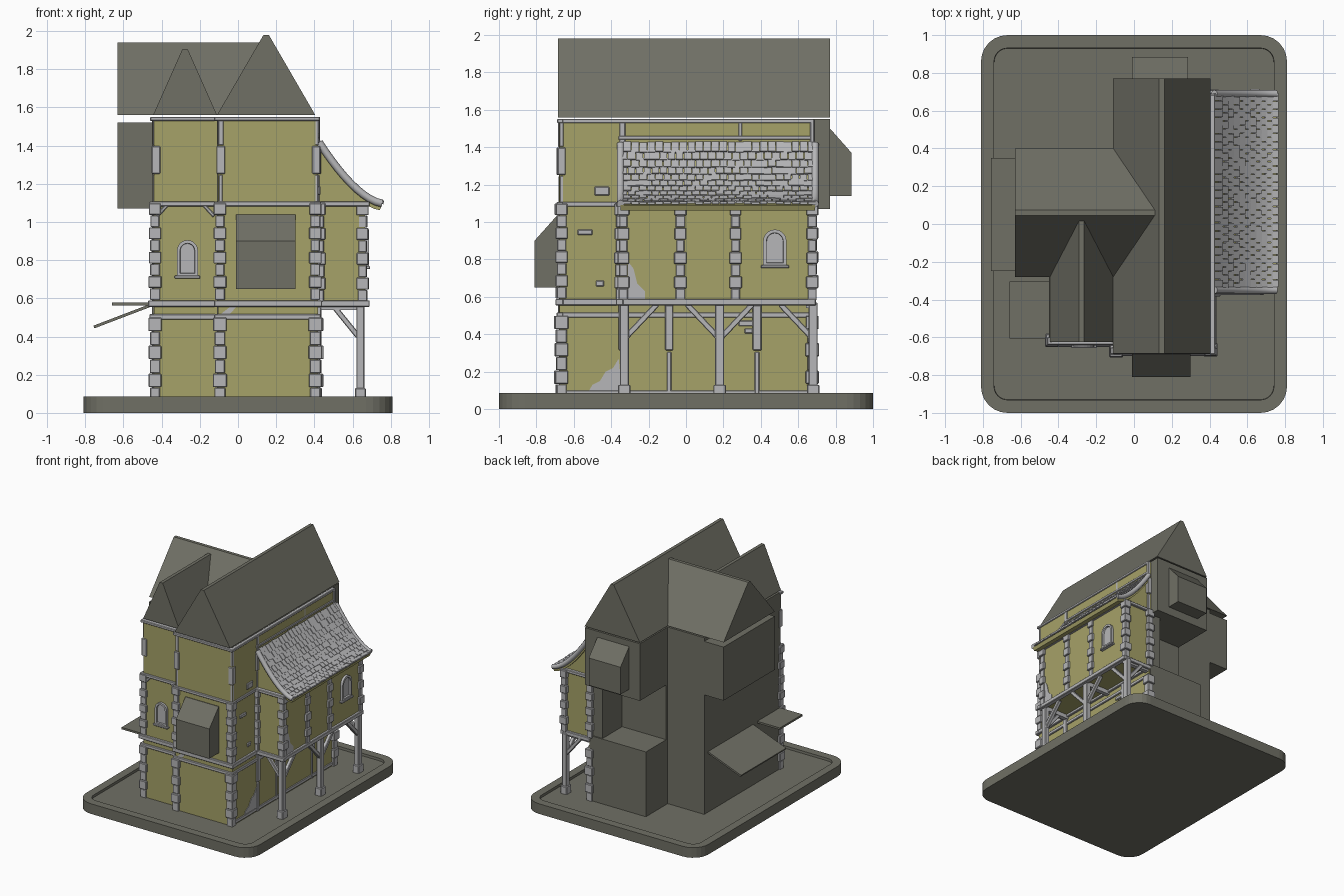
import bpy, bmesh, math, random
from mathutils import Matrix, Vector

random.seed(4)
if "Cube" in bpy.data.objects:
    bpy.data.objects.remove(bpy.data.objects["Cube"])


def material(name, rgb):
    m = bpy.data.materials.new(name)
    m.use_nodes = True
    m.diffuse_color = (*rgb, 1)
    m.node_tree.nodes["Principled BSDF"].inputs["Base Color"].default_value = (*rgb, 1)
    return m


DARK = material("dark grey", (0.16, 0.16, 0.13))
PLASTER = material("yellow plaster", (0.38, 0.36, 0.14))
STONE = material("pale stone", (0.47, 0.47, 0.48))


def finish(name, bm, mat, bevel=0):
    bmesh.ops.recalc_face_normals(bm, faces=bm.faces)
    mesh = bpy.data.meshes.new(name)
    bm.to_mesh(mesh)
    bm.free()
    mesh.materials.append(mat)
    ob = bpy.data.objects.new(name, mesh)
    bpy.context.collection.objects.link(ob)
    if bevel:
        mod = ob.modifiers.new("bevel", "BEVEL")
        mod.width, mod.segments = bevel, 1
    return ob


def add_block(bm, centre, size, rot=Matrix()):
    bmesh.ops.create_cube(bm, size=1, matrix=Matrix.Translation(centre) @ rot @ Matrix.Diagonal((*size, 1)))


def box(name, x, y, z, mat, bevel=0):
    bm = bmesh.new()
    spans = (x, y, z)
    add_block(bm, [(a + b) / 2 for a, b in spans], [b - a for a, b in spans])
    return finish(name, bm, mat, bevel)


def bar(name, p, q, w, mat=STONE):
    p, q = Vector(p), Vector(q)
    bm = bmesh.new()
    add_block(bm, (p + q) / 2, (w, w, (q - p).length), (q - p).to_track_quat("Z", "Y").to_matrix().to_4x4())
    return finish(name, bm, mat, 0.004)


def prism(name, pts, axis, lo, hi, mat, rim=0, depth=0):
    """Extrude a profile from lo to hi along an axis; optionally recess the hi cap."""
    place = {"x": lambda a, b, c: (c, a, b), "y": lambda a, b, c: (a, c, b), "z": lambda a, b, c: (a, b, c)}[axis]
    bm = bmesh.new()
    ends = [[bm.verts.new(place(a, b, c)) for a, b in pts] for c in (lo, hi)]
    bm.faces.new(ends[0])
    cap = bm.faces.new(ends[1])
    for i in range(len(pts)):
        j = (i + 1) % len(pts)
        bm.faces.new((ends[0][i], ends[0][j], ends[1][j], ends[1][i]))
    bmesh.ops.recalc_face_normals(bm, faces=bm.faces)
    if rim:
        bmesh.ops.inset_region(bm, faces=[cap], thickness=rim, use_even_offset=True)
        bmesh.ops.inset_region(bm, faces=[cap], thickness=0.002, use_even_offset=True)
        bmesh.ops.translate(bm, verts=cap.verts, vec=-cap.normal * depth)
    return finish(name, bm, mat)


def quoins(name, x, y, z0, z1, w=0.055, step=0.068):
    """Post of rough stones, alternately wide and narrow."""
    bm = bmesh.new()
    n = max(1, round((z1 - z0) / step))
    h = (z1 - z0) / n
    for i in range(n):
        s = w + (0.008 if i % 2 else -0.008) + random.uniform(-0.004, 0.004)
        add_block(bm, (x, y, z0 + h * (i + 0.5)), (s, s, h * 0.97))
    return finish(name, bm, STONE, 0.004)


# Base with raised rim
outline = []
for k, (sx, sy) in enumerate(((1, 1), (-1, 1), (-1, -1), (1, -1))):
    for i in range(7):
        a = math.pi / 2 * (k + i / 6)
        outline.append((sx * 0.67 + 0.14 * math.cos(a), sy * 0.86 + 0.14 * math.sin(a)))
prism("base", outline, "z", 0, 0.085, DARK, 0.068, 0.02)

# Plain masses
FLOOR = 0.06
box("ground_storey", (-0.11, 0.41), (-0.67, 0.69), (FLOOR, 0.61), DARK)
box("middle_storey", (-0.11, 0.41), (-0.67, 0.42), (0.6, 1.1), DARK)
box("upper_storey", (-0.11, 0.4), (-0.67, 0.77), (1.07, 1.55), DARK)
box("left_wing", (-0.45, -0.1), (-0.615, 0.4), (FLOOR, 1.55), DARK)
box("left_jetty", (-0.63, -0.1), (-0.28, 0.4), (1.07, 1.52), DARK)
box("side_room_inner", (0.3, 0.42), (0.3, 0.68), (0.58, 1.09), DARK)


# Steep roofs with narrow flat ridges
def roof(name, a, b, top, axis, lo, hi):
    m = (a + b) / 2
    prism(name, [(a, 1.56), (b, 1.56), (m + 0.014, top), (m - 0.014, top)], axis, lo, hi, DARK)


roof("main_roof", -0.11, 0.405, 1.98, "y", -0.685, 0.77)
roof("front_wing_roof", -0.445, -0.11, 1.905, "y", -0.625, 0.03)
roof("cross_roof", -0.28, 0.4, 1.94, "x", -0.63, 0.11)

# Bay boxes and awnings
prism("front_bay", [(-0.66, 0.65), (-0.81, 0.65), (-0.81, 0.9), (-0.685, 1.04), (-0.66, 1.04)], "x", -0.01, 0.3, DARK)
prism("back_bay", [(0.75, 1.14), (0.885, 1.14), (0.885, 1.37), (0.77, 1.5), (0.75, 1.5)], "x", -0.01, 0.285, DARK)
prism("sloping_awning", [(-0.44, 0.562), (-0.44, 0.578), (-0.757, 0.457), (-0.752, 0.443)], "y", -0.25, 0.35, DARK)
box("flat_awning", (-0.66, -0.44), (-0.605, -0.305), (0.563, 0.579), DARK)

# Plaster walls
box("front_plaster_left", (-0.44, -0.11), (-0.63, -0.61), (FLOOR, 1.55), PLASTER)
box("front_plaster_main", (-0.105, 0.405), (-0.68, -0.66), (FLOOR, 1.55), PLASTER)
box("right_plaster", (0.4, 0.42), (-0.675, 0.685), (FLOOR, 1.54), PLASTER)
box("side_room", (0.41, 0.665), (-0.355, 0.675), (0.575, 1.1), PLASTER)

# Stone and timber posts on the fronts and right side
for name, x, y in (("left", -0.435, -0.615), ("middle", -0.095, -0.67), ("right", 0.405, -0.665), ("rear", 0.412, 0.675)):
    quoins(name + "_quoins_low", x, y, FLOOR, 0.5, 0.062)
    quoins(name + "_quoins_mid", x, y, 0.59, 1.1, 0.058)
    quoins(name + "_post_top", x + 0.005, y, 1.1, 1.55, 0.034, 0.15)
for i, y in enumerate((-0.335, -0.03, 0.265, 0.675)):
    quoins("room_quoins_%d" % i, 0.652, y, 0.58, 1.1, 0.055)
quoins("room_inner_quoins", 0.43, -0.355, 0.58, 1.1, 0.05)
for i, y in enumerate((-0.34, -0.09, 0.38)):
    quoins("wall_post_%d" % i, 0.415, y, FLOOR, 0.56, 0.035, 0.2)
quoins("upper_side_post", 0.41, 0.29, 1.43, 1.55, 0.034, 0.1)
quoins("upper_room_post", 0.41, -0.34, 1.1, 1.55, 0.04, 0.15)

# Horizontal beams around each floor
for level, z, h, out in (("foot", 0.085, 0.03, 0.01), ("lower", 0.503, 0.028, 0.02), ("floor", 0.572, 0.034, 0.03),
                         ("upper", 1.095, 0.026, 0.02), ("eaves", 1.54, 0.022, 0.015)):
    zz = (z - h / 2, z + h / 2)
    if level != "foot":
        box(level + "_beam_left", (-0.45 - out * 0.7, -0.1), (-0.63 - out * 0.7, -0.6), zz, STONE, 0.004)
        box(level + "_beam_front", (-0.125, 0.42 + out * 0.7), (-0.68 - out * 0.6, -0.655), zz, STONE, 0.004)
    box(level + "_beam_right", (0.4, 0.42 + out * 0.6), (-0.69, 0.685), zz, STONE, 0.004)
    if level in ("floor", "upper"):
        box(level + "_room_front", (0.42, 0.69), (-0.375, -0.335), zz, STONE, 0.004)
        box(level + "_room_side", (0.645, 0.685), (-0.37, 0.695), zz, STONE, 0.004)
        box(level + "_room_back", (0.41, 0.685), (0.66, 0.695), zz, STONE, 0.004)
box("clerestory_beam", (0.4, 0.428), (-0.36, 0.68), (1.44, 1.46), STONE, 0.003)
bar("corner_brace_left", (-0.425, -0.632, 1.03), (-0.37, -0.632, 1.09), 0.018)
bar("corner_brace_right", (-0.125, -0.632, 1.03), (-0.18, -0.632, 1.09), 0.018)

# Porch posts with plinths and braces
for i, y in enumerate((-0.33, 0.18, 0.68)):
    box("porch_post_%d" % i, (0.62, 0.662), (y - 0.024, y + 0.024), (FLOOR, 0.57), STONE, 0.004)
    box("porch_plinth_%d" % i, (0.612, 0.67), (y - 0.034, y + 0.034), (FLOOR, 0.13), STONE, 0.005)
    for s in (-1, 1):
        if -0.4 < y + s * 0.17 < 0.7:
            bar("porch_brace_%d_%d" % (i, s), (0.641, y + s * 0.01, 0.385), (0.641, y + s * 0.175, 0.56), 0.03)
    if i != 1:
        bar("cross_brace_%d" % i, (0.63, y, 0.4), (0.5, y, 0.56), 0.028)
for y in (-0.33, 0.18, 0.66):
    box("porch_joist", (0.41, 0.66), (y - 0.018, y + 0.018), (0.54, 0.575), STONE)


# Swept side roof: plaster bed, rows of tiles and rolled ends
def sweep(t):
    return Vector((0.425 + 0.33 * t, 0, 1.09 + 0.32 * (1 - t) ** 1.6))


steps = [sweep(i / 10) for i in range(11)]
prism("side_roof_bed", [(p.x, p.z) for p in steps] + [(p.x - 0.012, p.z - 0.028) for p in reversed(steps)],
      "y", -0.35, 0.69, PLASTER)
prism("side_roof_gable", [(0.41, 1.09), (0.41, 1.39)] + [(p.x - 0.008, p.z - 0.01) for p in steps[:8]] + [(0.66, 1.09)],
      "y", -0.345, 0.67, PLASTER)
bm = bmesh.new()
ROWS, COLS = 11, 24
width = 1.03 / COLS
for r in range(ROWS):
    a, b = sweep(r / ROWS), sweep((r + 1) / ROWS)
    tilt = math.atan2(a.z - b.z, b.x - a.x) - 0.12
    for c in range(COLS):
        y = -0.345 + width * (c + (0.25 if r % 2 else 0.7))
        mid = (a + b) / 2 + Vector((0.004, y, 0.008 + random.uniform(0, 0.006)))
        add_block(bm, mid, ((b - a).length * 1.25, width * random.uniform(0.86, 0.98), 0.014), Matrix.Rotation(tilt, 4, "Y"))
finish("side_roof_tiles", bm, STONE)
for side, y in (("front", -0.35), ("back", 0.69)):
    cu = bpy.data.curves.new(side + "_roof_roll", "CURVE")
    cu.dimensions = "3D"
    cu.bevel_depth, cu.bevel_resolution, cu.use_fill_caps = 0.02, 2, True
    sp = cu.splines.new("POLY")
    sp.points.add(len(steps) - 1)
    for pt, p in zip(sp.points, steps):
        pt.co = (p.x, y, p.z + 0.008, 1)
    cu.materials.append(STONE)
    bpy.context.collection.objects.link(bpy.data.objects.new(side + "_roof_roll", cu))


# Arched windows with a recessed pane and sill
def arch(c, z, w, h):
    r = w / 2
    return [(c - r, z), (c + r, z)] + [(c + r * math.cos(math.pi * i / 10), z + h - r + r * math.sin(math.pi * i / 10))
                                       for i in range(11)]


prism("front_window", arch(-0.265, 0.715, 0.11, 0.19), "y", -0.61, -0.65, STONE, 0.016, 0.014)
box("front_window_sill", (-0.332, -0.198), (-0.657, -0.62), (0.703, 0.719), STONE, 0.003)
prism("side_window", arch(0.475, 0.765, 0.125, 0.195), "x", 0.65, 0.685, STONE, 0.017, 0.014)
box("side_window_sill", (0.65, 0.692), (0.4, 0.55), (0.753, 0.769), STONE, 0.003)

# Loose stones and patches of bare masonry
for y, z, w, h in ((-0.45, 1.165, 0.08, 0.048), (-0.54, 0.945, 0.08, 0.03), (-0.46, 0.672, 0.045, 0.032),
                   (0.32, 0.458, 0.08, 0.03), (0.335, 0.418, 0.045, 0.028)):
    box("wall_stone", (0.41, 0.432), (y - w / 2, y + w / 2), (z - h / 2, z + h / 2), STONE, 0.005)
prism("bare_patch_ground", [(-0.53, 0.08), (-0.5, 0.13), (-0.46, 0.15), (-0.43, 0.2), (-0.39, 0.22), (-0.36, 0.27),
                            (-0.34, 0.08)], "x", 0.416, 0.424, STONE)
prism("bare_patch_room", [(-0.31, 0.58), (-0.31, 0.79), (-0.28, 0.75), (-0.26, 0.67), (-0.22, 0.63), (-0.22, 0.58)],
      "x", 0.661, 0.669, STONE)
prism("bare_patch_front", [(-0.1, 0.51), (-0.05, 0.51), (0.0, 0.565), (-0.03, 0.565)], "y", -0.684, -0.676, STONE)
